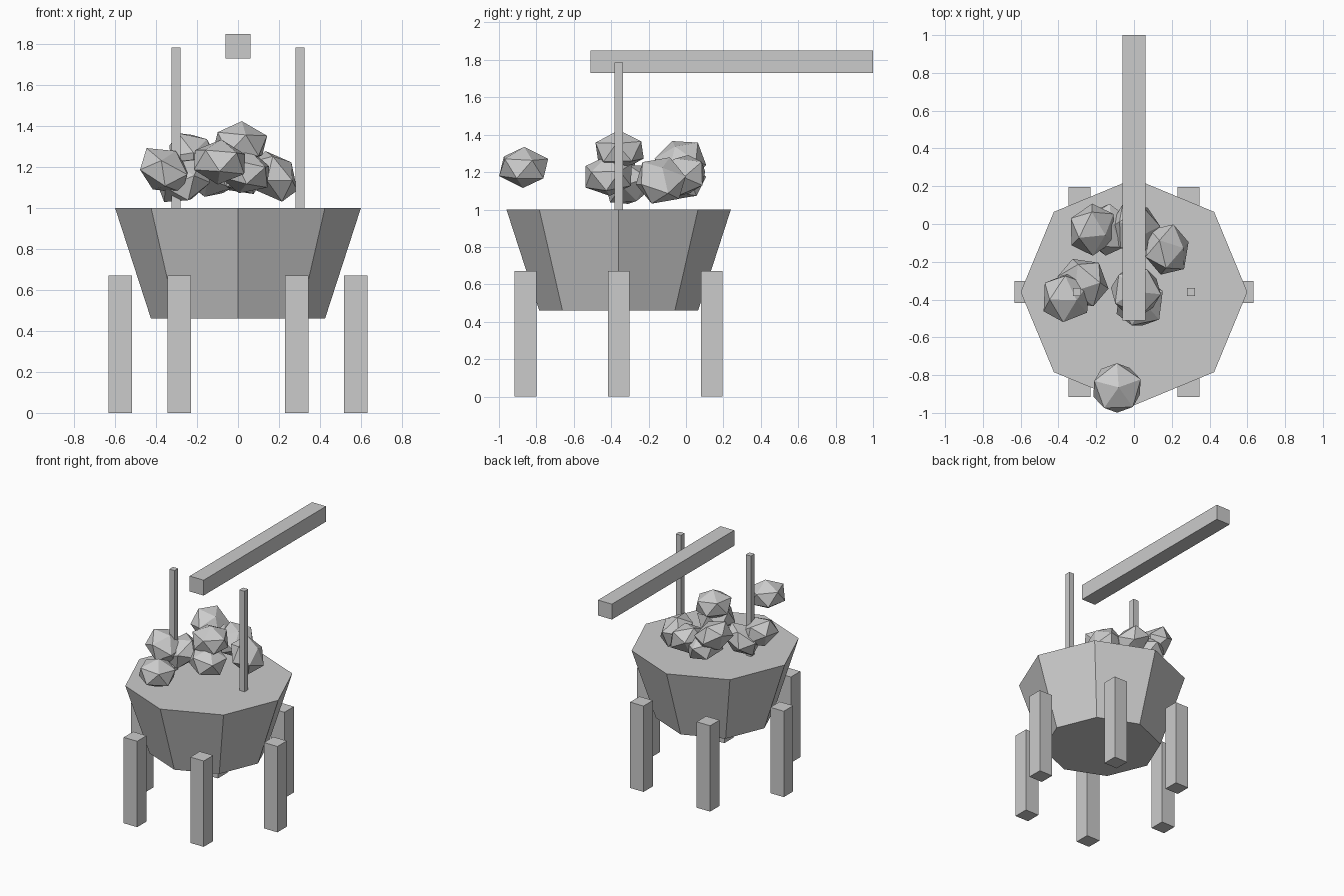
import bpy
from math import cos, sin, radians, pi

if "Cube" in bpy.data.objects:
    bpy.data.objects.remove(bpy.data.objects["Cube"])

CY = -0.36  # bowl centre along y


def box(name, lo, hi):
    centre = [(a + b) / 2 for a, b in zip(lo, hi)]
    bpy.ops.mesh.primitive_cube_add(size=1, location=centre)
    ob = bpy.context.object
    ob.name = name
    ob.scale = [b - a for a, b in zip(lo, hi)]
    return ob


# Eight-sided tapered basin
bpy.ops.mesh.primitive_cone_add(vertices=8, radius1=0.425, radius2=0.6, depth=0.54,
                                location=(0, CY, 0.73))
bpy.context.object.name = "basin"

# Six legs in a ring, all square to the axes
for i in range(6):
    a = i * pi / 3
    x, y = 0.575 * cos(a), CY + 0.575 * sin(a)
    box(f"leg_{i + 1}", (x - 0.058, y - 0.058, 0), (x + 0.058, y + 0.058, 0.67))

# Two thin upright posts
for side, x in (("left", -0.302), ("right", 0.302)):
    box(f"{side}_post", (x - 0.022, CY - 0.022, 0.99), (x + 0.022, CY + 0.022, 1.785))

# Long overhead beam
box("overhead_beam", (-0.06, -0.51, 1.73), (0.06, 1.0, 1.85))

# Faceted rocks: position, then tilt in degrees
rocks = [
    (-0.09, -0.868, 1.225, 0, 5, 20),
    (-0.36, -0.39, 1.185, 25, 20, 40),
    (-0.27, -0.31, 1.135, 20, -30, 10),
    (0.01, -0.355, 1.315, 5, 0, 65),
    (0.03, -0.415, 1.18, 10, 10, 30),
    (-0.22, -0.03, 1.255, 40, 15, 50),
    (-0.14, -0.03, 1.16, -10, 15, 15),
    (0.0, -0.02, 1.18, 30, -15, 75),
    (0.175, -0.135, 1.155, 15, 50, 25),
]
for i, (x, y, z, rx, ry, rz) in enumerate(rocks):
    bpy.ops.mesh.primitive_ico_sphere_add(
        subdivisions=1, radius=0.145, location=(x, y, z),
        rotation=(radians(rx), radians(ry), radians(rz)))
    rock = bpy.context.object
    rock.name = f"rock_{i + 1}"
    rock.scale = (1, 1, 0.76)
